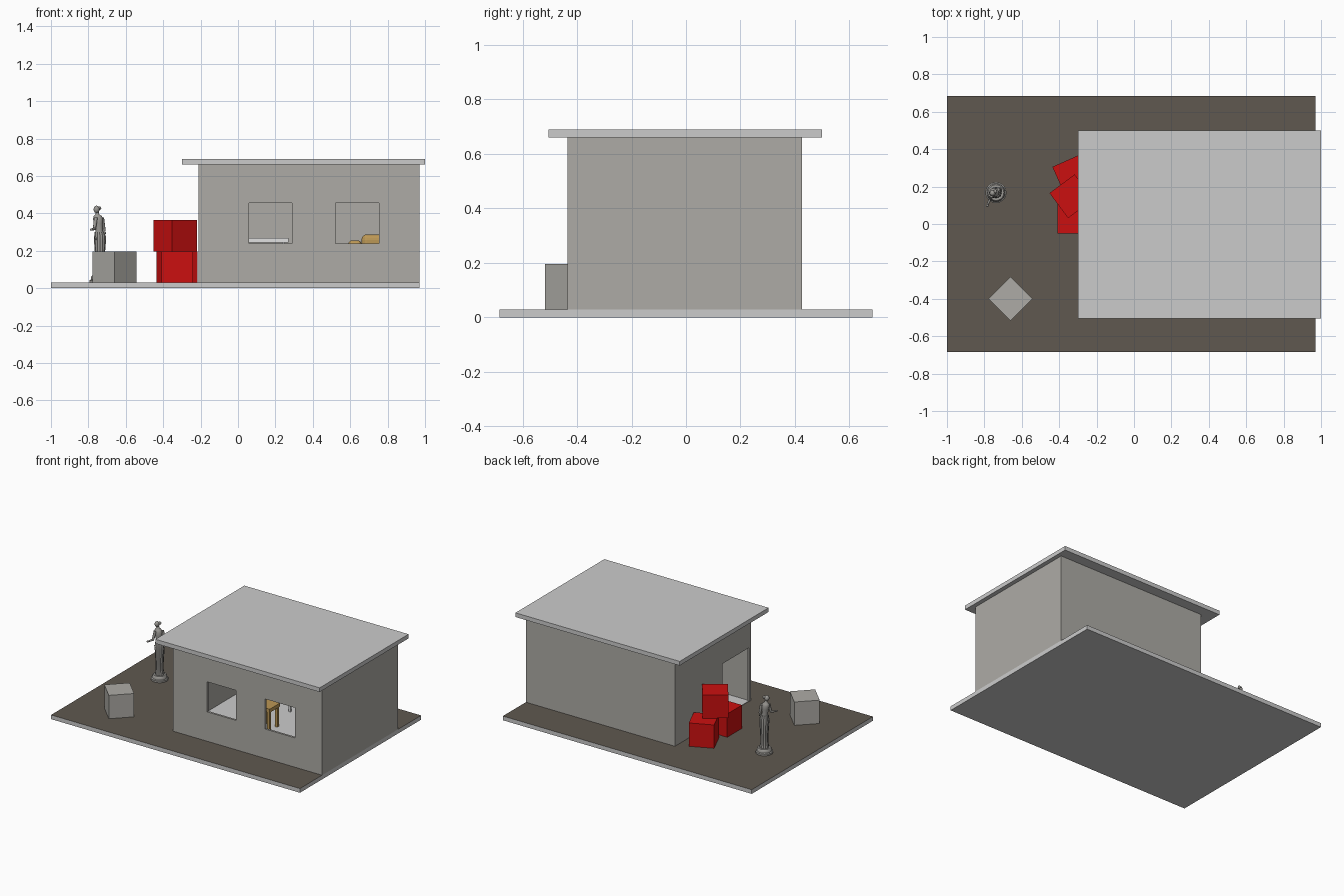
import bpy, bmesh, math
from mathutils import Vector, Matrix

if "Cube" in bpy.data.objects:
    bpy.data.objects.remove(bpy.data.objects["Cube"])


def mat(name, rgb):
    m = bpy.data.materials.new(name)
    m.diffuse_color = (*rgb, 1)
    m.use_nodes = True
    m.node_tree.nodes["Principled BSDF"].inputs["Base Color"].default_value = m.diffuse_color
    return m


CONCRETE = mat("pale_concrete", (0.60, 0.60, 0.60))
WALL = mat("warm_grey_wall", (0.42, 0.41, 0.38))
EARTH = mat("brown_ground", (0.115, 0.098, 0.08))
RED = mat("red_crate", (0.60, 0.005, 0.005))
STONE = mat("statue_stone", (0.33, 0.32, 0.30))
TAN = mat("tan_wood", (0.50, 0.31, 0.09))
WHITE = mat("white_linen", (0.75, 0.75, 0.75))


def finish(name, bm, *mats):
    bmesh.ops.recalc_face_normals(bm, faces=bm.faces)
    me = bpy.data.meshes.new(name)
    bm.to_mesh(me)
    bm.free()
    ob = bpy.data.objects.new(name, me)
    bpy.context.collection.objects.link(ob)
    for m in mats:
        me.materials.append(m)
    return ob


def box(name, lo, hi, *mats, bevel=0):
    lo, hi = Vector(lo), Vector(hi)
    bm = bmesh.new()
    bmesh.ops.create_cube(bm, size=1)
    bmesh.ops.scale(bm, vec=hi - lo, verts=bm.verts)
    bmesh.ops.translate(bm, vec=(lo + hi) / 2, verts=bm.verts)
    ob = finish(name, bm, *mats)
    if bevel:
        b = ob.modifiers.new("round", 'BEVEL')
        b.width, b.segments = bevel, 4
    return ob


def crate(name, x, y, z, angle, m, s=0.167):
    ob = box(name, (-s / 2, -s / 2, 0), (s / 2, s / 2, s), m)
    ob.data.transform(Matrix.Translation((x, y, z)) @ Matrix.Rotation(math.radians(angle), 4, 'Z'))


def cut(target, name, lo, hi):
    c = box(name, lo, hi, WALL)
    c.hide_render = True
    c.hide_viewport = False
    c.display_type = 'WIRE'
    b = target.modifiers.new(name, 'BOOLEAN')
    b.operation, b.object, b.solver = 'DIFFERENCE', c, 'EXACT'


def loft(name, rings, m, n=20, fold=0.0):
    """Stack of horizontal ellipses (z, cx, cy, rx, ry), with optional drapery folds."""
    bm = bmesh.new()
    loops = []
    for z, cx, cy, rx, ry in rings:
        loop = []
        for i in range(n):
            a = 2 * math.pi * i / n
            k = 1 + (fold if i % 2 else -fold)
            loop.append(bm.verts.new((cx + rx * k * math.cos(a), cy + ry * k * math.sin(a), z)))
        loops.append(loop)
    for a, b in zip(loops, loops[1:]):
        for i in range(n):
            j = (i + 1) % n
            bm.faces.new((a[i], a[j], b[j], b[i]))
    bm.faces.new(loops[0])
    bm.faces.new(loops[-1])
    ob = finish(name, bm, m)
    smooth(ob)
    return ob


def smooth(ob):
    bpy.ops.object.select_all(action='DESELECT')
    ob.select_set(True)
    bpy.context.view_layer.objects.active = ob
    bpy.ops.object.shade_smooth_by_angle(angle=math.radians(50))


def ball(name, c, r, m):
    bm = bmesh.new()
    bmesh.ops.create_uvsphere(bm, u_segments=16, v_segments=10, radius=1)
    bmesh.ops.scale(bm, vec=r, verts=bm.verts)
    bmesh.ops.translate(bm, vec=c, verts=bm.verts)
    smooth(finish(name, bm, m))


def limb(name, a, b, r1, r2, m):
    a, b = Vector(a), Vector(b)
    d = b - a
    bm = bmesh.new()
    bmesh.ops.create_cone(bm, cap_ends=True, segments=12, radius1=r1, radius2=r2, depth=d.length)
    bmesh.ops.transform(bm, verts=bm.verts, matrix=Matrix.Translation((a + b) / 2)
                        @ d.to_track_quat('Z', 'Y').to_matrix().to_4x4())
    smooth(finish(name, bm, m))


# ground slab: pale sides, brown top
slab = box("ground_slab", (-1, -0.685, 0), (0.97, 0.685, 0.03), CONCRETE, EARTH)
for f in slab.data.polygons:
    f.material_index = 1 if f.normal.z > 0.5 else 0

# house shell with two windows and a doorway
T = 0.015
walls = box("house_walls", (-0.21, -0.435, 0.03), (0.97, 0.425, 0.66), WALL)
cut(walls, "room_cutter", (-0.21 + T, -0.435 + T, -0.1), (0.97 - T, 0.425 - T, 0.8))
for i, (x0, x1) in enumerate(((0.06, 0.29), (0.52, 0.755))):
    cut(walls, f"window_cutter_{i}", (x0, -0.5, 0.24), (x1, -0.38, 0.455))
cut(walls, "door_cutter", (-0.27, -0.41, -0.05), (-0.15, -0.11, 0.415))
box("room_floor", (-0.208, -0.418, 0.03), (0.953, 0.408, 0.034), CONCRETE)
box("flat_roof", (-0.3, -0.505, 0.66), (1.0, 0.5, 0.69), CONCRETE)

# crates and stone block
crate("red_crate_front", -0.325, 0.034, 0.03, 0, RED)
crate("red_crate_back", -0.326, 0.263, 0.03, 24, RED)
crate("red_crate_top", -0.335, 0.148, 0.197, 36.5, RED)
crate("stone_block", -0.66, -0.40, 0.03, 45, WALL)

# white table inside the house
box("table_top", (-0.02, 0.22, 0.245), (0.27, 0.40, 0.267), WHITE)
for i, x in enumerate((0.0, 0.235)):
    for j, y in enumerate((0.235, 0.37)):
        box(f"table_leg_{i}{j}", (x, y, 0.034), (x + 0.015, y + 0.015, 0.245), WHITE)

# tan stool and armchair inside the house
box("stool_seat", (0.2, -0.1, 0.175), (0.32, 0.02, 0.2), TAN)
for i, x in enumerate((0.205, 0.295)):
    for j, y in enumerate((-0.095, -0.005)):
        box(f"stool_leg_{i}{j}", (x, y, 0.034), (x + 0.02, y + 0.02, 0.175), TAN)
box("armchair_seat", (0.64, 0.12, 0.034), (0.83, 0.34, 0.16), TAN, bevel=0.015)
box("armchair_back", (0.66, 0.30, 0.034), (0.81, 0.39, 0.288), TAN, bevel=0.03)
for i, x in enumerate((0.59, 0.82)):
    box(f"armchair_arm_{i}", (x, 0.12, 0.034), (x + 0.07, 0.38, 0.255), TAN, bevel=0.02)

# draped statue on a round plinth
X, Y = -0.738, 0.168
loft("statue_plinth", [(0.03, X, Y, .056, .056), (0.042, X, Y, .056, .056), (0.046, X, Y, .049, .049),
                       (0.062, X, Y, .047, .047), (0.068, X, Y, .042, .042)], STONE, 28)
loft("statue_robe", [(0.068, X, Y, .030, .030), (0.10, X, Y, .024, .026), (0.15, X, Y, .024, .027),
                     (0.20, X, Y, .027, .029), (0.25, X, Y, .031, .030), (0.28, X, Y, .030, .028),
                     (0.30, X - .003, Y, .024, .024)], STONE, 28, 0.06)
loft("statue_torso", [(0.27, X, Y, .025, .024), (0.31, X - .004, Y, .020, .020),
                      (0.345, X - .008, Y, .024, .023), (0.37, X - .010, Y, .027, .024),
                      (0.385, X - .012, Y, .022, .018), (0.395, X - .014, Y, .010, .010),
                      (0.41, X - .015, Y, .009, .009)], STONE)
ball("statue_head", (X - .018, Y - .003, 0.421), (.016, .017, .020), STONE)
ball("statue_hair_bun", (X - .003, Y + .006, 0.428), (.010, .010, .010), STONE)
limb("statue_upper_arm_out", (X - .022, Y - .018, 0.376), (X - .030, Y - .032, 0.318), .010, .008, STONE)
limb("statue_forearm_out", (X - .029, Y - .030, 0.318), (X - .046, Y - .066, 0.312), .008, .005, STONE)
ball("statue_hand", (X - .047, Y - .069, 0.313), (.007, .008, .006), STONE)
limb("statue_upper_arm_side", (X + .012, Y + .016, 0.376), (X + .022, Y + .020, 0.312), .010, .008, STONE)
limb("statue_forearm_side", (X + .022, Y + .020, 0.314), (X + .014, Y - .014, 0.268), .008, .006, STONE)
limb("statue_sash", (X + .026, Y + .012, 0.30), (X - .026, Y - .014, 0.262), .011, .011, STONE)
